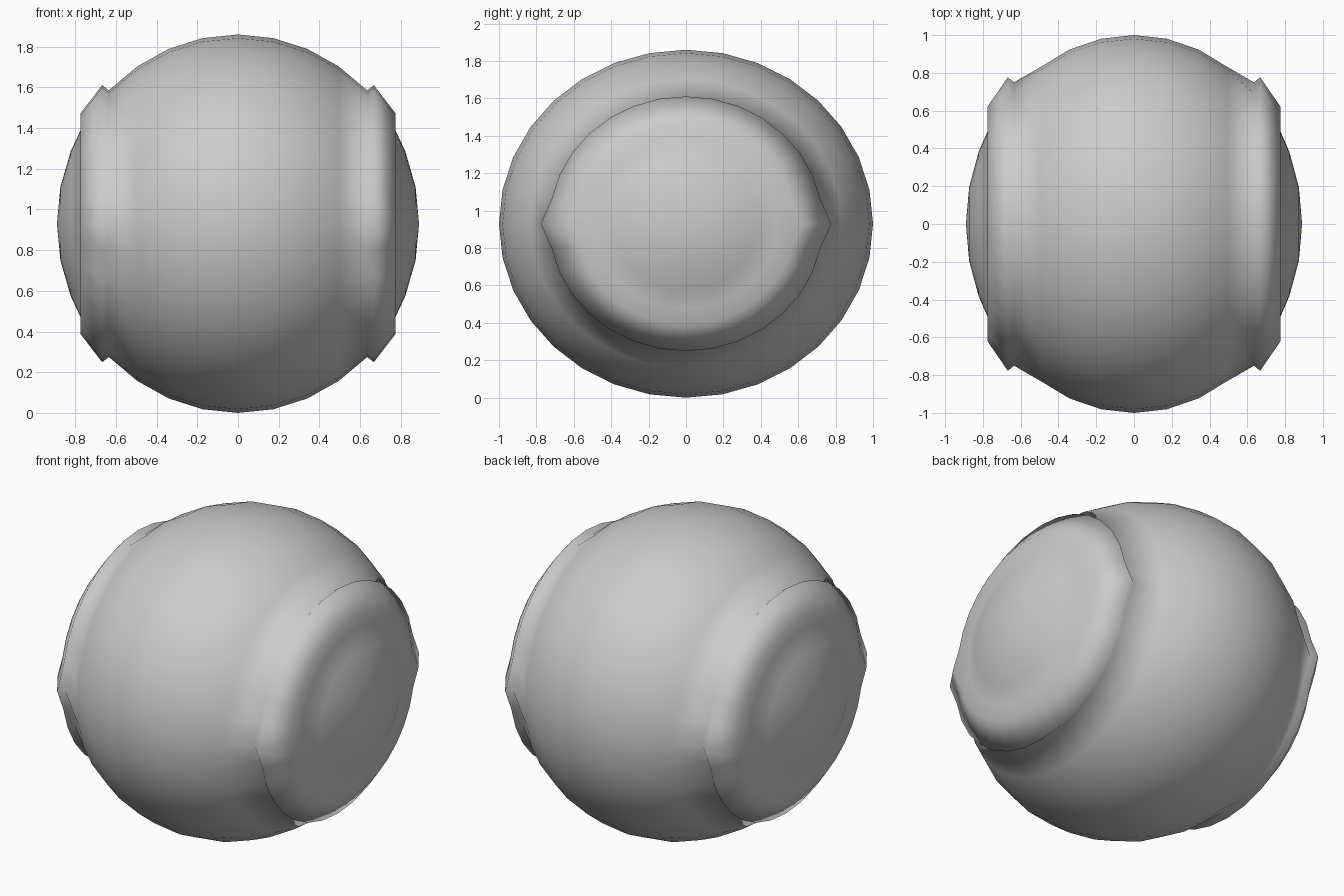
import bpy, bmesh
from math import sin, cos, radians, pi

if "Cube" in bpy.data.objects:
    bpy.data.objects.remove(bpy.data.objects["Cube"])

SEG = 32
RX, RY, RZ = 0.89, 1.0, 0.93

# Half profile from the equator to the end: (x, unit radius, extra reach of the side points)
half = [(RX * sin(radians(a)), cos(radians(a)), 0) for a in (0, 11.25, 22.5, 33.75)]
half += [(0.635, 0.705, 0.045),      # notch where body meets the collar
         (0.668, 0.732, 0.045),      # collar rim
         (0.775, 0.582, 0.04),       # collar outer edge
         (0.775, 0.492, 0)]          # flat step to the end cap
half += [(RX * sin(radians(a)), cos(radians(a)), 0) for a in (67.5, 78.75)]

# Mirror the profile to the other side
profile = [(-x, r, s) for x, r, s in reversed(half[1:])] + half

bm = bmesh.new()
rings = []
for x, r, spike in profile:
    ring = []
    for i in range(SEG):
        t = 2 * pi * i / SEG
        ry = r * RY + (spike if i % (SEG // 2) == 0 else 0)
        ring.append(bm.verts.new((x, ry * cos(t), RZ + r * RZ * sin(t))))
    rings.append(ring)

# Skin between neighbouring rings
for a, b in zip(rings, rings[1:]):
    for i in range(SEG):
        j = (i + 1) % SEG
        bm.faces.new((a[i], a[j], b[j], b[i]))

# Close both ends at the poles
for ring, x in ((rings[0], -RX), (rings[-1], RX)):
    pole = bm.verts.new((x, 0, RZ))
    for i in range(SEG):
        bm.faces.new((ring[i], ring[(i + 1) % SEG], pole))

bmesh.ops.recalc_face_normals(bm, faces=bm.faces)
for f in bm.faces:
    f.smooth = True

mesh = bpy.data.meshes.new("ball_body")
bm.to_mesh(mesh)
bm.free()
body = bpy.data.objects.new("ball_body", mesh)
bpy.context.collection.objects.link(body)
